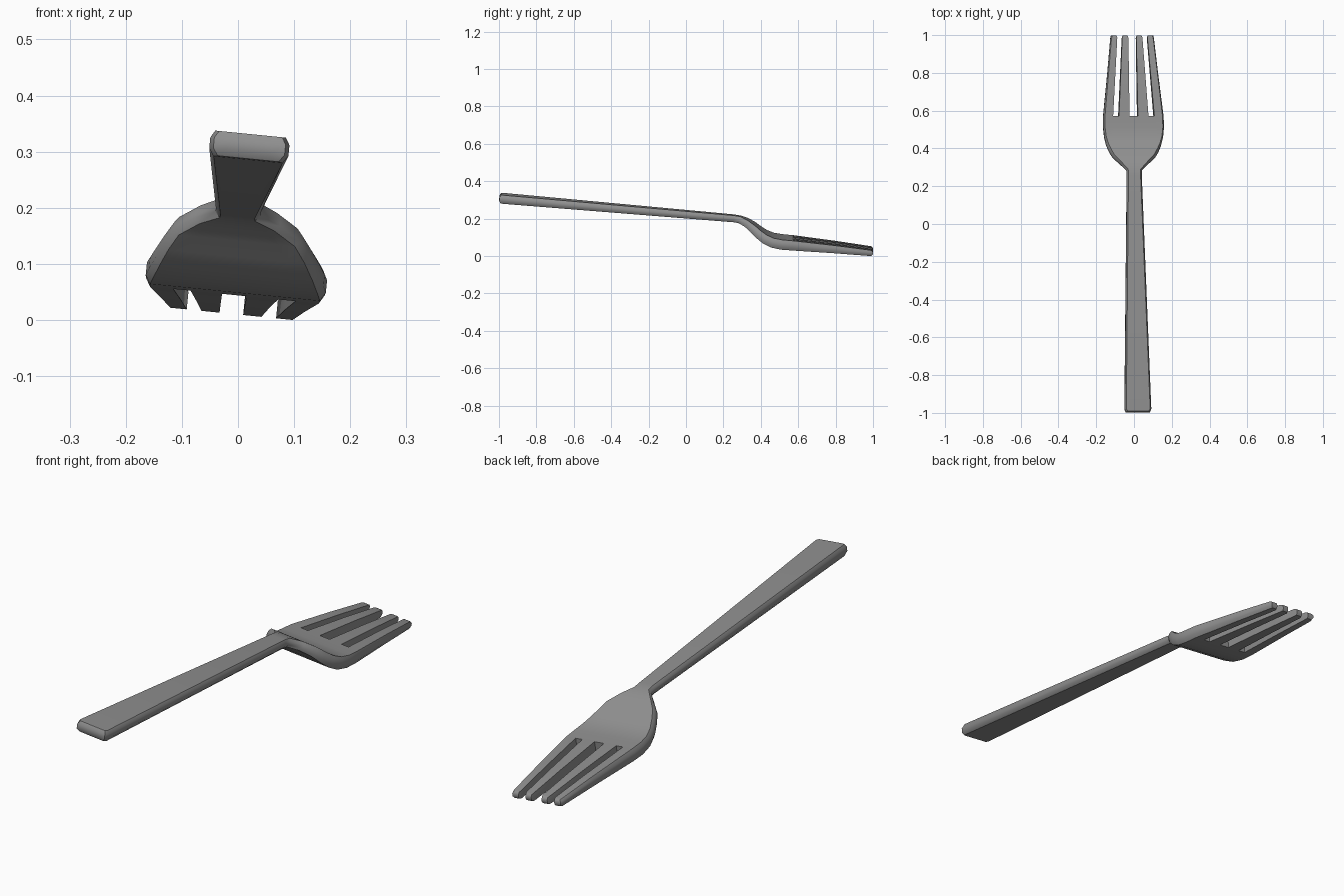
import bpy, bmesh, math
from mathutils import Vector

if "Cube" in bpy.data.objects:
    bpy.data.objects.remove(bpy.data.objects["Cube"])

# Spine stations from handle end to tine tips: y, z, thickness, half width
rows = [(-0.991, .314, .044, .056), (-0.98, .313, .046, .063), (.255, .206, .036, .032),
        (.285, .201, .036, .033), (.32, .186, .037, .068), (.355, .162, .041, .105),
        (.385, .135, .045, .123), (.42, .109, .049, .138), (.46, .090, .052, .148),
        (.51, .080, .053, .153), (.57, .075, .052, .152), (.8, .052, .041, .128),
        (.985, .031, .031, .110), (.994, .030, .027, .108)]
ROOT = 10                                  # station where the slots start
root_cols = [.022, .078, .109, .152]       # tine edges at the root
tip_cols = [.021, .053, .079, .109]        # tine edges at the tip
ROLL, YAW = .1, -.0155


def columns(i):
    y, z, t, hw = rows[i]
    if i <= ROOT:
        half = [c * hw / root_cols[-1] for c in root_cols]
    else:
        f = (y - rows[ROOT][0]) / (rows[-1][0] - rows[ROOT][0])
        half = [a + (b - a) * f for a, b in zip(root_cols, tip_cols)]
        if i == len(rows) - 1:             # rounded tine corners
            half = [c + d for c, d in zip(half, (.003, -.003, .003, -.003))]
    return [-c for c in reversed(half)] + half


bm = bmesh.new()
cache = {}
# Section levels: offset across the thickness, outward bulge of the rim
levels = [(.5, 0), (.22, 1), (-.2, 1), (-.5, -.2)]


def vert(i, j, k):
    if (i, j, k) not in cache:
        y, z, t, hw = rows[i]
        a, b = rows[max(i - 1, 0)], rows[min(i + 1, len(rows) - 1)]
        tangent = Vector((0, b[0] - a[0], b[1] - a[1])).normalized()
        h, bulge = levels[k]
        dy, dz = -tangent.z * h * t, tangent.y * h * t
        x = columns(i)[j]
        if j in (0, 7):
            x += bulge * (.0075 if i <= ROOT else .005) * (1 if j else -1)
        if i == 0:
            dy -= bulge * .007
        if i == len(rows) - 1:
            dy = bulge * .005
        cache[i, j, k] = bm.verts.new((x + YAW * y + .005 + ROLL * dz,
                                       y + dy, z + dz - ROLL * x))
    return cache[i, j, k]


# Top and underside, leaving the slots open
edges = {}
last = len(levels) - 1
for i in range(len(rows) - 1):
    for j in range(7):
        if i >= ROOT and j % 2:
            continue
        quad = [(i, j), (i, j + 1), (i + 1, j + 1), (i + 1, j)]
        bm.faces.new([vert(*q, 0) for q in quad])
        bm.faces.new([vert(*q, last) for q in reversed(quad)])
        for p, q in zip(quad, quad[1:] + quad[:1]):
            if (q, p) in edges:
                del edges[q, p]
            else:
                edges[p, q] = True

# Rounded rim, slot walls and tine ends
for p, q in edges:
    for k in range(last):
        bm.faces.new([vert(*q, k), vert(*p, k), vert(*p, k + 1), vert(*q, k + 1)])

bmesh.ops.recalc_face_normals(bm, faces=bm.faces)
low = min(v.co.z for v in bm.verts)
bmesh.ops.translate(bm, verts=bm.verts, vec=(0, 0, -low))
mesh = bpy.data.meshes.new("fork")
bm.to_mesh(mesh)
bm.free()
fork = bpy.data.objects.new("fork", mesh)
bpy.context.collection.objects.link(fork)

# Dark metal
metal = bpy.data.materials.new("dark_metal")
metal.diffuse_color = (.28, .28, .28, 1)
metal.use_nodes = True
metal.node_tree.nodes["Principled BSDF"].inputs["Base Color"].default_value = metal.diffuse_color
mesh.materials.append(metal)
bpy.context.view_layer.objects.active = fork
fork.select_set(True)
bpy.ops.object.shade_smooth_by_angle(angle=math.radians(42))
